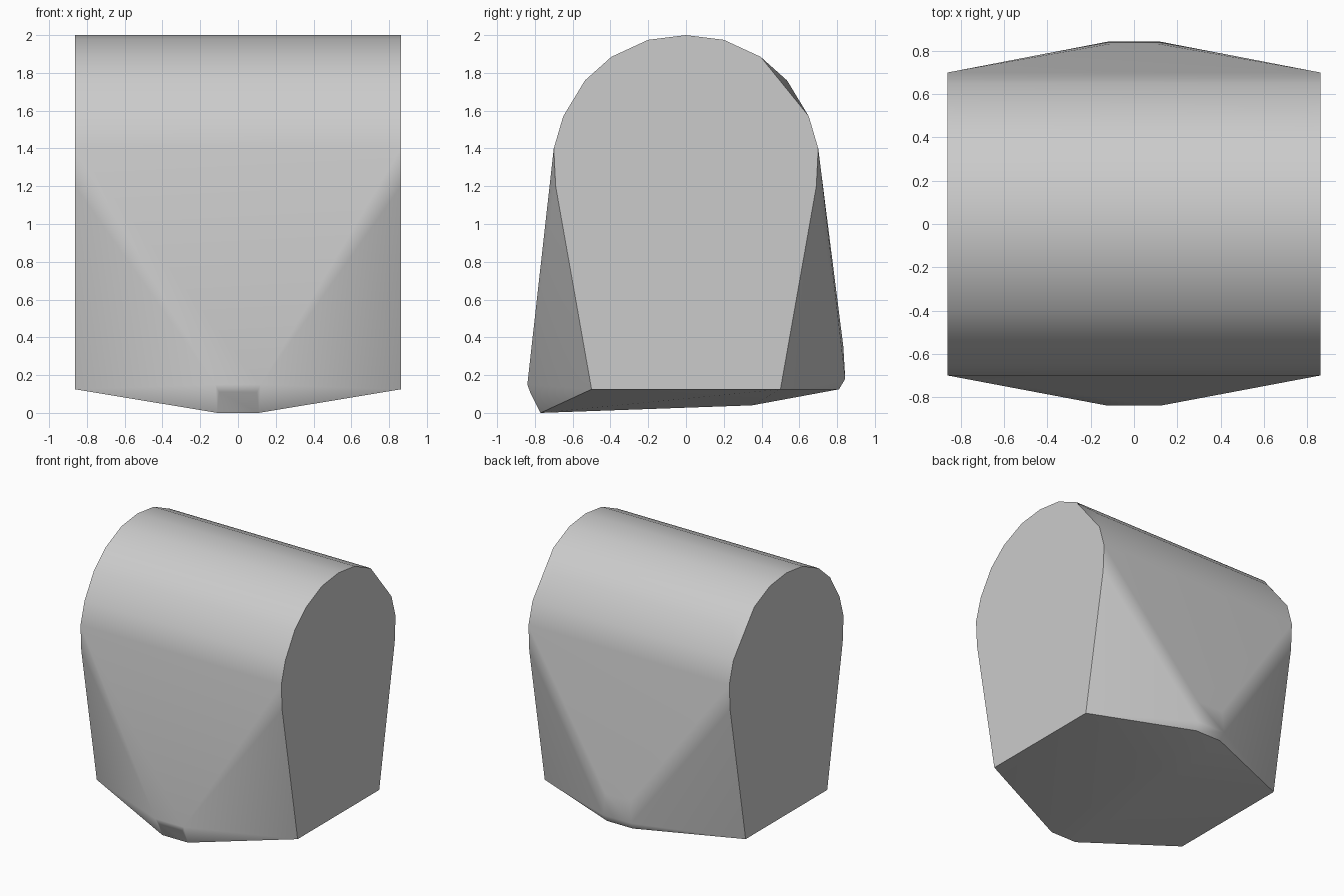
import bpy
import bmesh
import math

cube = bpy.data.objects.get("Cube")
if cube:
    bpy.data.objects.remove(cube, do_unlink=True)

# Single neutral grey
grey = bpy.data.materials.new("neutral_grey")
grey.use_nodes = True
colour = (0.6, 0.6, 0.6, 1)
grey.diffuse_color = colour
grey.node_tree.nodes["Principled BSDF"].inputs["Base Color"].default_value = colour

HALF = 0.862
INSET = 0.775

# Arched side profile as (half depth, height)
crown, shoulder = (0, 2.0), (0.535, 1.76)
arch = [crown, (0.2, 1.975), (0.395, 1.885), shoulder, (0.65, 1.57), (0.7, 1.4)]
side_lower = [(0.69, 1.2), (0.5, 0.125)]

points = []
for sx in (-1, 1):
    for sy in (-1, 1):
        # Full arch just inside each end
        points += [(sx * INSET, sy * y, z) for y, z in arch]
        # End cap, with the back shoulder corner clipped
        for y, z in arch + side_lower:
            clipped = sy > 0 and (y, z) == shoulder
            if not clipped:
                points.append((sx * HALF, sy * y, z))
    # Pointed front and back feet, then the kink of the underside
    points += [(sx * x, y, z) for x, y, z in (
        (0.12, -0.84, 0.15), (0.1, -0.825, 0.11), (0.11, -0.77, 0.0),
        (0.11, 0.833, 0.35), (0.12, 0.843, 0.18), (0.11, 0.81, 0.125),
        (0.1, 0.35, 0.04))]

# Closed faceted body
bm = bmesh.new()
for p in points:
    bm.verts.new(p)
bmesh.ops.remove_doubles(bm, verts=bm.verts, dist=0.001)
hull = bmesh.ops.convex_hull(bm, input=bm.verts)
loose = [v for v in bm.verts if not v.link_faces]
bmesh.ops.delete(bm, geom=loose, context='VERTS')
bmesh.ops.dissolve_limit(bm, angle_limit=math.radians(0.5),
                         verts=bm.verts, edges=bm.edges)
bmesh.ops.recalc_face_normals(bm, faces=bm.faces)
mesh = bpy.data.meshes.new("arched_body")
bm.to_mesh(mesh)
bm.free()
mesh.materials.append(grey)
body = bpy.data.objects.new("arched_body", mesh)
bpy.context.collection.objects.link(body)

# Soft shading on the arch, sharp rims, flat large faces
bpy.ops.object.select_all(action='DESELECT')
body.select_set(True)
bpy.context.view_layer.objects.active = body
bpy.ops.object.shade_smooth_by_angle(angle=math.radians(30))
weighted = body.modifiers.new("weighted_normals", 'WEIGHTED_NORMAL')
weighted.keep_sharp = True
